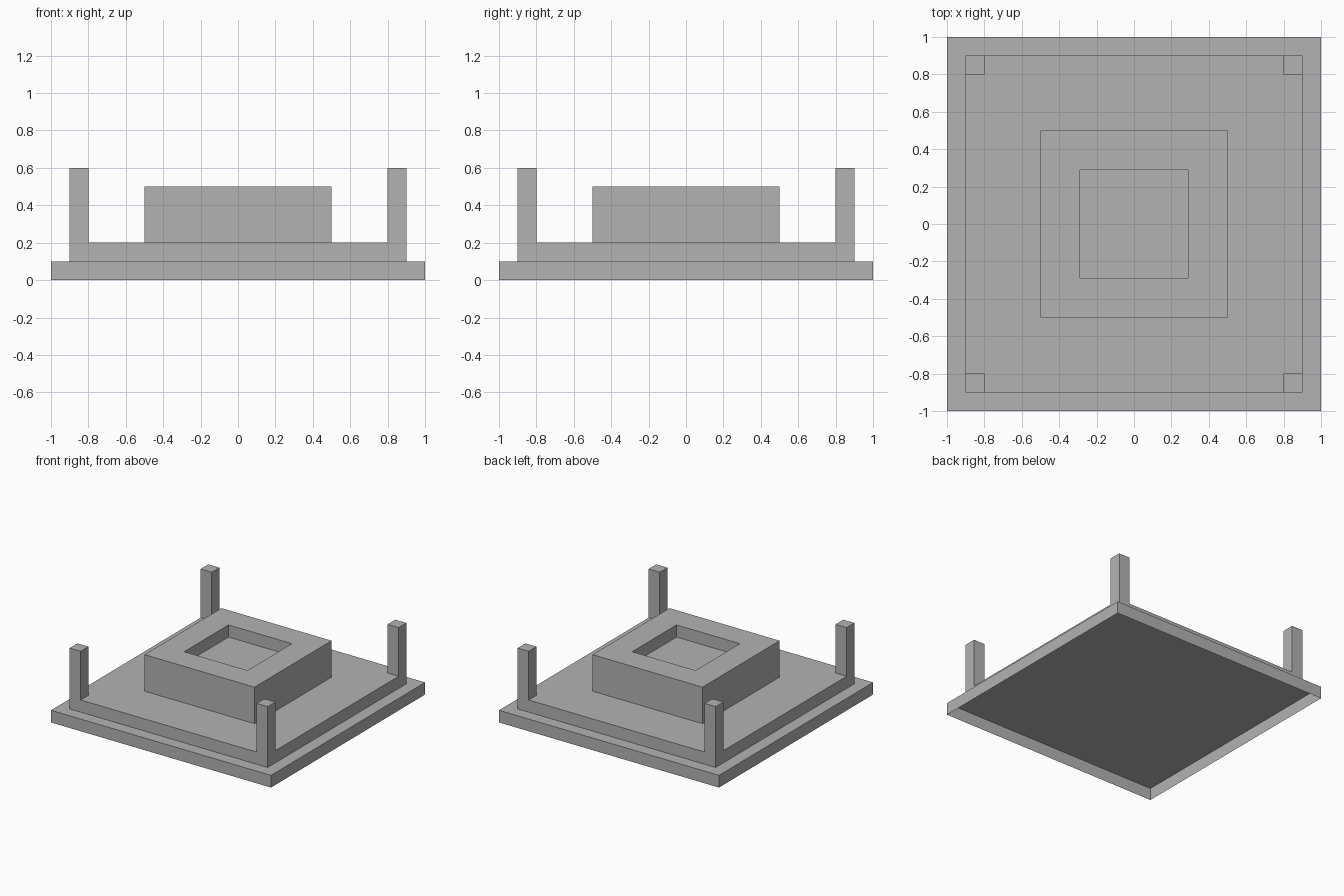
import bpy
import bmesh

# Remove the default cube
default = bpy.data.objects.get("Cube")
if default:
    bpy.data.objects.remove(default, do_unlink=True)

# Single stone colour
GREY = (0.45, 0.45, 0.45, 1.0)
stone = bpy.data.materials.new("stone_grey")
stone.use_nodes = True
stone.diffuse_color = GREY
stone.node_tree.nodes["Principled BSDF"].inputs["Base Color"].default_value = GREY


def add_box(name, half, bottom, top, center=(0, 0), recess=None):
    """Square box with an open underside and an optional (half width, depth) recess on top."""
    bm = bmesh.new()
    bmesh.ops.create_cube(bm, size=2)
    for v in bm.verts:
        v.co.x = center[0] + v.co.x * half
        v.co.y = center[1] + v.co.y * half
        v.co.z = top if v.co.z > 0 else bottom
    bm.normal_update()
    underside = [f for f in bm.faces if f.normal.z < -0.9]
    bmesh.ops.delete(bm, geom=underside, context='FACES_ONLY')

    if recess:
        half_width, depth = recess
        lid = next(f for f in bm.faces if f.normal.z > 0.9)
        bmesh.ops.inset_individual(bm, faces=[lid], thickness=half - half_width)
        pit = bmesh.ops.extrude_discrete_faces(bm, faces=[lid])["faces"][0]
        bmesh.ops.translate(bm, verts=pit.verts, vec=(0, 0, -depth))

    mesh = bpy.data.meshes.new(name)
    bm.to_mesh(mesh)
    bm.free()
    mesh.materials.append(stone)
    obj = bpy.data.objects.new(name, mesh)
    bpy.context.collection.objects.link(obj)
    return obj


# Stepped platform, hollow underneath
add_box("base_slab", 1.0, 0.0, 0.1)
add_box("upper_step", 0.9, 0.1, 0.2)

# Central block with a square recess
add_box("center_block", 0.5, 0.2, 0.5, recess=(0.2, 0.1))

# Corner posts, flush with the step edges
for side, x in (("left", 0.85), ("right", -0.85)):
    for end, y in (("front", -0.85), ("back", 0.85)):
        add_box(f"{end}_{side}_post", 0.05, 0.2, 0.6, center=(x, y))
